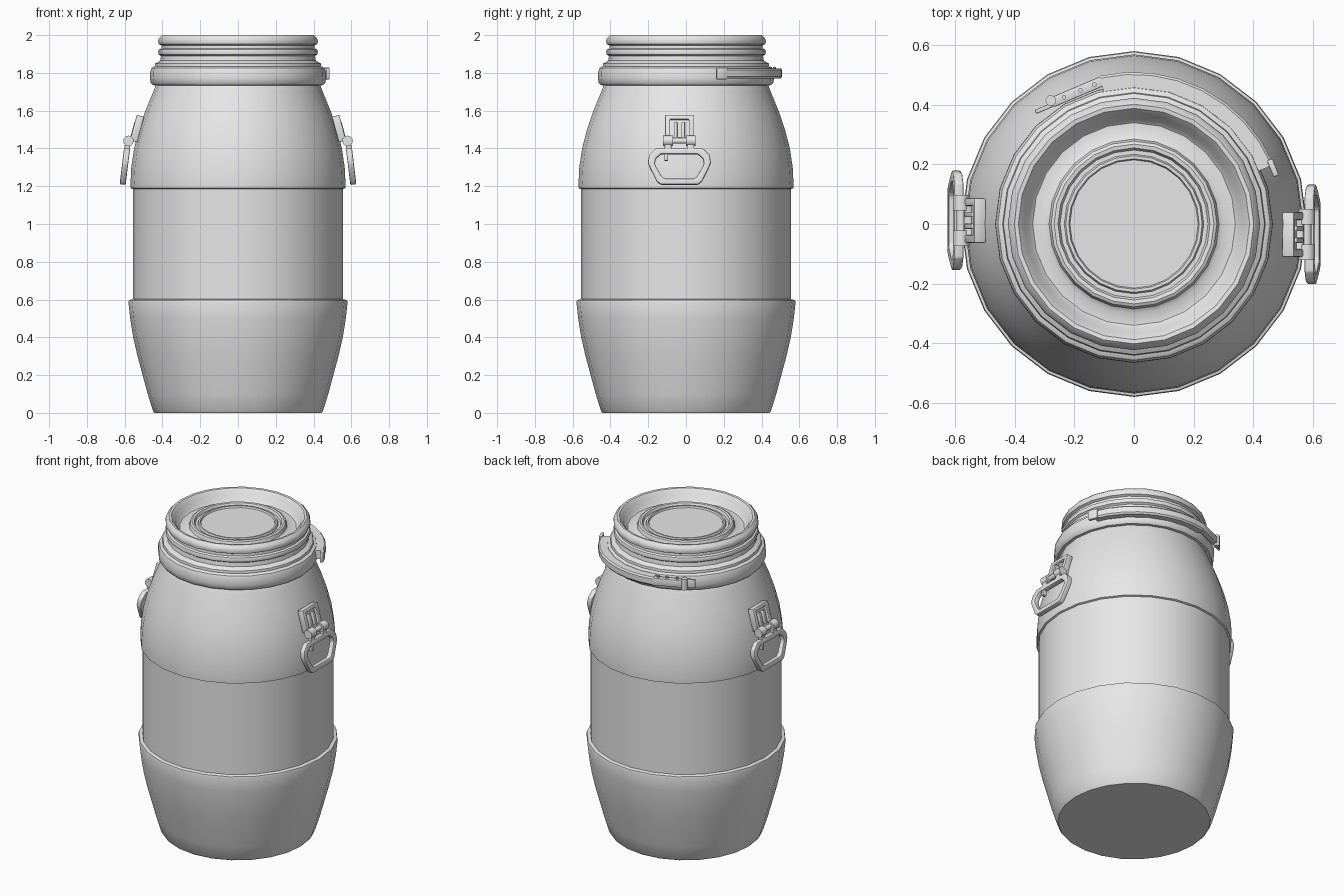
import bpy, bmesh
from math import radians, cos, sin, pi
from mathutils import Matrix, Vector

cube = bpy.data.objects.get("Cube")
if cube:
    bpy.data.objects.remove(cube, do_unlink=True)

GREY = (0.8, 0.8, 0.8, 1.0)
mat = bpy.data.materials.new("grey_plastic")
mat.use_nodes = True
mat.diffuse_color = GREY
mat.node_tree.nodes["Principled BSDF"].inputs["Base Color"].default_value = GREY


def finish(name, bm, matrix=Matrix(), bevel=0.0, angle=35):
    """Turn a bmesh into a shaded object, with an optional edge bevel."""
    bmesh.ops.remove_doubles(bm, verts=bm.verts, dist=1e-5)
    if bevel:
        edges = [e for e in bm.edges if e.calc_face_angle(0) > 0.6]
        bmesh.ops.bevel(bm, geom=edges, offset=bevel, segments=2,
                        profile=0.5, affect='EDGES', clamp_overlap=True)
    bmesh.ops.recalc_face_normals(bm, faces=bm.faces)
    bm.transform(matrix)
    mesh = bpy.data.meshes.new(name)
    bm.to_mesh(mesh)
    bm.free()
    mesh.materials.append(mat)
    obj = bpy.data.objects.new(name, mesh)
    bpy.context.collection.objects.link(obj)
    bpy.ops.object.select_all(action='DESELECT')
    obj.select_set(True)
    bpy.context.view_layer.objects.active = obj
    bpy.ops.object.shade_smooth_by_angle(angle=radians(angle))
    return obj


def lathe(name, profile, start=0, end=360, steps=24, closed=False, bevel=0.0, angle=35):
    """Revolve (radius, height) points about z; partial closed sweeps get caps."""
    bm = bmesh.new()
    full = end - start == 360
    rings = []
    for i in range(steps + (0 if full else 1)):
        a = radians(start + (end - start) * i / steps)
        rings.append([bm.verts.new((r * cos(a), r * sin(a), z)) for r, z in profile])
    n = len(profile)
    for i in range(steps):
        p, q = rings[i], rings[(i + 1) % len(rings)]
        for j in range(n if closed else n - 1):
            k = (j + 1) % n
            if profile[j][0] == 0:
                bm.faces.new((p[j], p[k], q[k]))
            elif profile[k][0] == 0:
                bm.faces.new((p[j], p[k], q[j]))
            else:
                bm.faces.new((p[j], p[k], q[k], q[j]))
    if not full:
        bm.faces.new(rings[0])
        bm.faces.new(rings[-1])
    bmesh.ops.delete(bm, geom=[v for v in bm.verts if not v.link_faces], context='VERTS')
    return finish(name, bm, bevel=bevel, angle=angle)


def box(name, size, centre, matrix=Matrix(), bevel=0.004):
    bm = bmesh.new()
    bmesh.ops.create_cube(bm, size=1, matrix=Matrix.Translation(centre) @ Matrix.Diagonal((*size, 1)))
    return finish(name, bm, matrix, bevel)


def rod(name, radius, length, matrix, sides=12):
    bm = bmesh.new()
    bmesh.ops.create_cone(bm, cap_ends=True, segments=sides, radius1=radius,
                          radius2=radius, depth=length)
    return finish(name, bm, matrix)


def frame(name, outer, inner, depth, matrix, bevel):
    """Flat ring between two matching outlines in the local yz plane."""
    bm = bmesh.new()
    loops = [[bm.verts.new((x, y, z)) for y, z in pts]
             for pts, x in ((outer, depth / 2), (inner, depth / 2),
                            (inner, -depth / 2), (outer, -depth / 2))]
    n = len(outer)
    for a, b in zip(loops, loops[1:] + loops[:1]):
        for i in range(n):
            k = (i + 1) % n
            bm.faces.new((a[i], a[k], b[k], b[i]))
    return finish(name, bm, matrix, bevel)


# Barrel with bulged bottom, straight middle and rounded shoulder
lathe("barrel_body", [
    (0, 0), (0.442, 0), (0.45, 0.01), (0.478, 0.1), (0.505, 0.2), (0.532, 0.3),
    (0.555, 0.4), (0.571, 0.5), (0.58, 0.585), (0.577, 0.597), (0.557, 0.602),
    (0.557, 1.186), (0.568, 1.19), (0.569, 1.22), (0.565, 1.3), (0.55, 1.4),
    (0.524, 1.5), (0.49, 1.6), (0.449, 1.7), (0.433, 1.74), (0.42, 1.76)])

# Screw lid with ribs outside and a stepped recess on top
lathe("ribbed_lid", [
    (0.42, 1.76), (0.442, 1.83), (0.438, 1.85), (0.412, 1.865), (0.408, 1.89),
    (0.42, 1.898), (0.423, 1.912), (0.418, 1.924), (0.406, 1.93), (0.405, 1.945),
    (0.419, 1.952), (0.423, 1.968), (0.418, 1.985), (0.402, 2.0), (0.388, 1.998),
    (0.368, 1.975), (0.352, 1.94), (0.34, 1.93), (0.3, 1.93), (0.285, 1.94),
    (0.278, 1.962), (0.268, 1.967), (0.255, 1.965), (0.248, 1.95), (0.234, 1.95),
    (0.229, 1.962), (0.219, 1.962), (0.215, 1.952), (0, 1.952)])

# Clamp ring around the neck
lathe("clamp_ring", [
    (0.42, 1.733), (0.452, 1.735), (0.463, 1.748), (0.466, 1.77), (0.465, 1.805),
    (0.457, 1.826), (0.442, 1.835), (0.42, 1.835)], closed=True)

# Closing lever hugging the back of the ring, with a flared tip
lathe("clamp_lever", [(0.455, 1.77), (0.502, 1.77), (0.51, 1.78), (0.51, 1.815),
                      (0.502, 1.824), (0.455, 1.824)],
      start=23, end=103, steps=8, closed=True)
box("lever_tip", (0.02, 0.06, 0.062), (0.503, 0, 1.797),
    Matrix.Rotation(radians(22), 4, 'Z'))

# Clasp: strap, rivets, pin and hook
clasp = Matrix.Rotation(radians(113), 4, 'Z')
box("clasp_strap", (0.034, 0.19, 0.046), (0.483, 0, 1.797), clasp)
for y in (-0.06, -0.01, 0.05):
    rod("clasp_rivet", 0.008, 0.012, clasp @ Matrix.Translation((0.483, y, 1.825)), 8)
rod("clasp_pin", 0.018, 0.07, clasp @ Matrix.Translation((0.49, 0.095, 1.797)))
box("clasp_hook", (0.014, 0.065, 0.055), (0.475, 0.125, 1.797), clasp)

# Carrying handles on both sides
outline = [(-0.125, 0.095), (-0.16, 0.06), (-0.167, 0.02), (-0.155, -0.01), (-0.12, -0.08),
           (-0.1, -0.097)]
outline += [(-y, z) for y, z in reversed(outline)]
opening = [(y * 0.78, z * 0.68) for y, z in outline]
plate_out = [(-0.075, -0.07), (0.075, -0.07), (0.075, 0.07), (-0.075, 0.07)]
plate_in = [(-0.05, -0.05), (0.05, -0.05), (0.05, 0.048), (-0.05, 0.048)]

for side, turn, shift in (("left", 0, -0.035), ("right", pi, 0.012)):
    base = Matrix.Translation((0, shift, 0)) @ Matrix.Rotation(turn, 4, 'Z')
    plate = base @ Matrix.Translation((0.535, 0, 1.505)) @ Matrix.Rotation(radians(-15), 4, 'Y')
    grip = base @ Matrix.Translation((0.599, 0, 1.305)) @ Matrix.Rotation(radians(-7), 4, 'Y')
    frame(side + "_handle_plate", plate_out, plate_in, 0.04, plate, 0.004)
    box(side + "_plate_backing", (0.02, 0.12, 0.12), (-0.012, 0, 0), plate, 0)
    frame(side + "_handle_grip", outline, opening, 0.032, grip, 0.006)
    for s in (-1, 1):
        box(side + "_plate_prong", (0.036, 0.018, 0.085), (0.004, s * 0.02, -0.012), plate)
        rod(side + "_hinge_barrel", 0.028, 0.052, base @ Matrix.Translation((0.58, s * 0.06, 1.44))
            @ Matrix.Rotation(pi / 2, 4, 'X'))
        box(side + "_hinge_arm", (0.028, 0.036, 0.07), (0, s * 0.06, 0.105), grip)
    rod(side + "_hinge_pin", 0.015, 0.12, base @ Matrix.Translation((0.58, 0, 1.44))
        @ Matrix.Rotation(pi / 2, 4, 'X'))
    box(side + "_grip_stop", (0.024, 0.02, 0.05), (0, -0.07, 0.055), grip)
